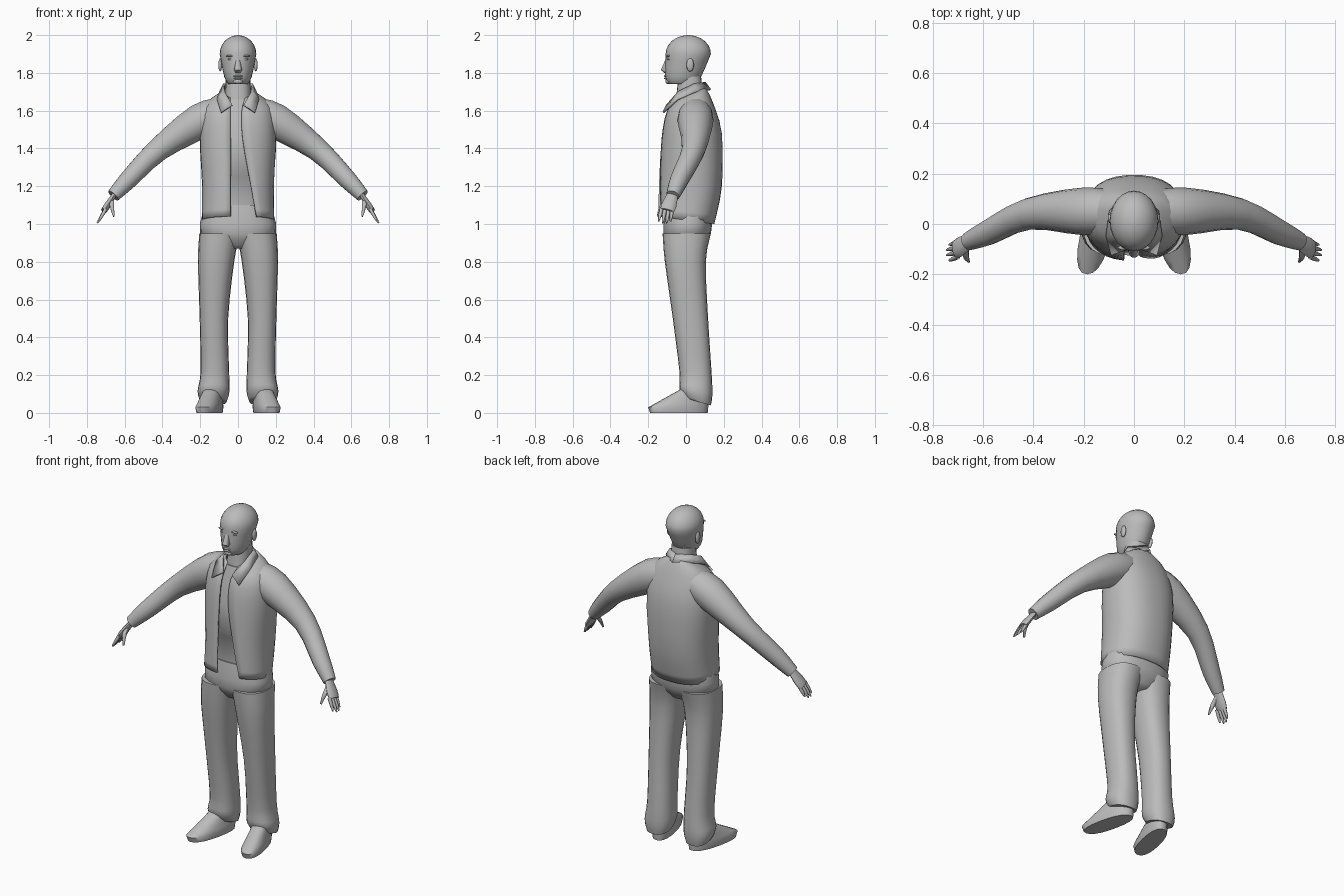
import bpy, bmesh
from math import acos, copysign, cos, pi, radians, sin
from mathutils import Matrix, Vector
from mathutils.geometry import interpolate_bezier

if "Cube" in bpy.data.objects:
    bpy.data.objects.remove(bpy.data.objects["Cube"])

GREY = (.5, .5, .5, 1)
POWER = .85  # slightly boxy cross-sections for clothing
grey = bpy.data.materials.new("plain grey")
grey.use_nodes = True
grey.diffuse_color = GREY
grey.node_tree.nodes["Principled BSDF"].inputs["Base Color"].default_value = GREY


def finish(name, bm, outward=True):
    if outward:
        bmesh.ops.recalc_face_normals(bm, faces=bm.faces)
    mesh = bpy.data.meshes.new(name)
    bm.to_mesh(mesh)
    bm.free()
    mesh.materials.append(grey)
    mesh.shade_smooth()
    mesh.set_sharp_from_angle(angle=radians(60))
    thing = bpy.data.objects.new(name, mesh)
    bpy.context.collection.objects.link(thing)
    return thing


def loft(name, rings, closed=True):
    """Skin a list of equal point rings; closed rings also get end caps."""
    bm = bmesh.new()
    rows = [[bm.verts.new(point) for point in ring] for ring in rings]
    count = len(rows[0])
    for low, high in zip(rows, rows[1:]):
        for i in range(count if closed else count - 1):
            j = (i + 1) % count
            bm.faces.new((low[i], low[j], high[j], high[i]))
    if closed:
        bm.faces.new(reversed(rows[0]))
        bm.faces.new(rows[-1])
    return finish(name, bm, closed)


def smooth(rings, steps=3):
    """Add flowing in-between rings to a few key rings."""
    result = []
    last = len(rings) - 1
    for i in range(last):
        before, start, end, after = (rings[min(max(k, 0), last)] for k in range(i - 1, i + 3))
        columns = [interpolate_bezier(b, b + (c - a) / 6, c - (d - b) / 6, c, steps + 1)[:-1]
                   for a, b, c, d in zip(before, start, end, after)]
        result += [list(ring) for ring in zip(*columns)]
    return result + [rings[-1]]


def section(z, front, back, right, left, tilt=0, sides=20, power=POWER, arc=None):
    """Rounded level section; tilt raises its back edge, arc leaves it open."""
    start, end = arc or (0, 2 * pi)
    spans = sides - 1 if arc else sides
    points = []
    for i in range(sides):
        angle = start + (end - start) * i / spans
        across = copysign(abs(cos(angle)) ** power, cos(angle))
        along = copysign(abs(sin(angle)) ** power, sin(angle))
        points.append(Vector(((left + right + across * (left - right)) / 2,
                              (front + back + along * (back - front)) / 2,
                              z + tilt * (along + 1) / 2)))
    return points


def centred(z, front, back, half_width, **options):
    return section(z, front, back, -half_width, half_width, **options)


def mirrored(rings, sign):
    return [[Vector((p.x * sign, p.y, p.z)) for p in ring] for ring in rings]


def limb(name, keys, sign, sides=14, flat=1):
    """Tapering limb along keys of (x, y, z, radius)."""
    path = [Vector(key[:3]) for key in keys]
    rings = []
    for i, (point, key) in enumerate(zip(path, keys)):
        along = path[min(i + 1, len(path) - 1)] - path[max(i - 1, 0)]
        depth = along.cross(Vector((0, 1, 0)).cross(along)).normalized() * key[3]
        thick = along.normalized().cross(depth) * flat
        angles = [2 * pi * k / sides for k in range(sides)]
        rings.append([point + depth * cos(a) + thick * sin(a) for a in angles])
    return loft(name, mirrored(smooth(rings), sign))


def ball(name, centre, radii):
    bm = bmesh.new()
    place = Matrix.Translation(centre) @ Matrix.Diagonal((*radii, 1))
    bmesh.ops.create_uvsphere(bm, u_segments=12, v_segments=8, radius=1, matrix=place)
    return finish(name, bm)


def thicken(thing, offset):
    cloth = thing.modifiers.new("cloth", "SOLIDIFY")
    cloth.thickness = .01
    cloth.offset = offset


# Head: jaw and face sections, closed by a domed crown
head = smooth([centred(*key, sides=24, power=1) for key in (
    (1.74, -.09, .04, .05), (1.78, -.11, .08, .073), (1.9, -.108, .132, .097))])
brow_ring = head[-1]
for step in range(1, 7):
    rise = step / 6 * radians(85)
    head.append([Vector((p.x * cos(rise), .012 + (p.y - .012) * cos(rise), p.z + .1 * sin(rise)))
                 for p in brow_ring])
loft("head", head)
loft("neck", [centred(1.6, -.06, .1, .07), centred(1.78, -.04, .08, .065)])

# Face
loft("nose", [centred(*key, sides=10) for key in (
    (1.8, -.115, -.08, .016), (1.815, -.134, -.08, .022), (1.88, -.106, -.08, .01))])
for lip, height in (("upper", 1.783), ("lower", 1.771)):
    ball(lip + "_lip", (0, -.107, height), (.024, .009, .006))
ball("chin", (0, -.095, 1.755), (.026, .014, .014))

# Shirt with a belly hanging over the waist
loft("shirt", [centred(*key) for key in (
    (1.06, -.1, .12, .16), (1.25, -.1, .14, .16), (1.28, -.127, .15, .16),
    (1.45, -.11, .16, .17), (1.57, -.085, .13, .14), (1.66, -.06, .1, .075))])

# Open jacket: sections run from the left front edge round to the right one
jacket = []
for z, tilt, front, back, half_width, gap in (
        (1.04, -.04, -.147, .15, .192, .1), (1.2, 0, -.145, .19, .19, .07),
        (1.45, .03, -.13, .19, .202, .025), (1.6, .05, -.1, .14, .175, .02),
        (1.67, .05, -.045, .105, .085, .04)):
    left_edge = -acos((gap / half_width) ** (1 / POWER))
    right_edge = pi + acos((.04 / half_width) ** (1 / POWER))
    jacket.append(centred(z, front, back, half_width, tilt=tilt, sides=30,
                          arc=(left_edge, right_edge)))
thicken(loft("jacket_body", smooth(jacket), closed=False), -1)

# Trouser hips
loft("trouser_hips", smooth([centred(*key) for key in (
    (.87, -.07, .08, .07), (.95, -.12, .132, .2), (1.1, -.107, .14, .175))]))

for side, sign in (("left_", 1), ("right_", -1)):
    # Eyes, brows and ears
    ball(side + "eye", (sign * .038, -.092, 1.872), (.017, .008, .006))
    ball(side + "brow", (sign * .04, -.094, 1.89), (.024, .01, .006))
    ball(side + "ear", (sign * .094, .022, 1.842), (.01, .02, .035))

    # Turned-down collar, flaring to a point at the front
    fold = [Vector(p) for p in ((0, .1, 1.75), (.075, .04, 1.74), (.07, -.04, 1.7), (.03, -.1, 1.63))]
    rim = [p + Vector((.02 * i, .03 - .017 * i, -.04)) for i, p in enumerate(fold)]
    thicken(loft(side + "collar", mirrored([rim, fold], sign), closed=False), 0)

    # Sleeve
    limb(side + "sleeve", [
        (.06, .05, 1.6, .08), (.2, .05, 1.545, .095), (.42, .04, 1.395, .063),
        (.58, -.035, 1.235, .05), (.66, -.07, 1.15, .036)], sign)

    # Hand with spread fingers
    limb(side + "palm", [(.645, -.066, 1.17, .026), (.69, -.09, 1.1, .04), (.71, -.1, 1.07, .036)],
         sign, sides=10, flat=.45)
    for i, finger in enumerate(("index", "middle", "ring", "little")):
        spread = abs(i - 1.5)
        knuckle = Vector((.7, -.13 + .019 * i, 1.08))
        tip = Vector((.75 - .01 * spread, -.145 + .021 * i, 1 + .01 * spread))
        limb(side + finger + "_finger", [(*knuckle, .011), (*knuckle.lerp(tip, .6), .009), (*tip, .004)],
             sign, sides=6)
    limb(side + "thumb", [(.67, -.09, 1.13, .015), (.667, -.13, 1.09, .012), (.657, -.15, 1.04, .005)],
         sign, sides=6)

    # Trouser leg, its hem dropping towards the heel
    leg = [section(*key) for key in (
        (.08, -.01, .132, .06, .2, -.04), (.13, -.035, .14, .045, .214, -.03),
        (.22, -.035, .135, .047, .198), (.5, -.07, .117, .052, .203),
        (.8, -.112, .105, .02, .212), (.95, -.124, .132, -.01, .205))]
    loft(side + "trouser_leg", mirrored(smooth(leg), sign))

    # Shoe: upright sole edge, upper sloping back from the toe, turned outward
    shoe = [section(0, -.19, .115, .085, .2)]
    for step in range(6):
        t = step / 5
        shoe.append(section(.03 + .1 * t, -.2 + .18 * t, .118, .08 + .02 * t, .205 - .02 * t))
    for ring in shoe:
        for point in ring:
            point.x -= .22 * point.y
    loft(side + "shoe", mirrored(shoe, sign))
